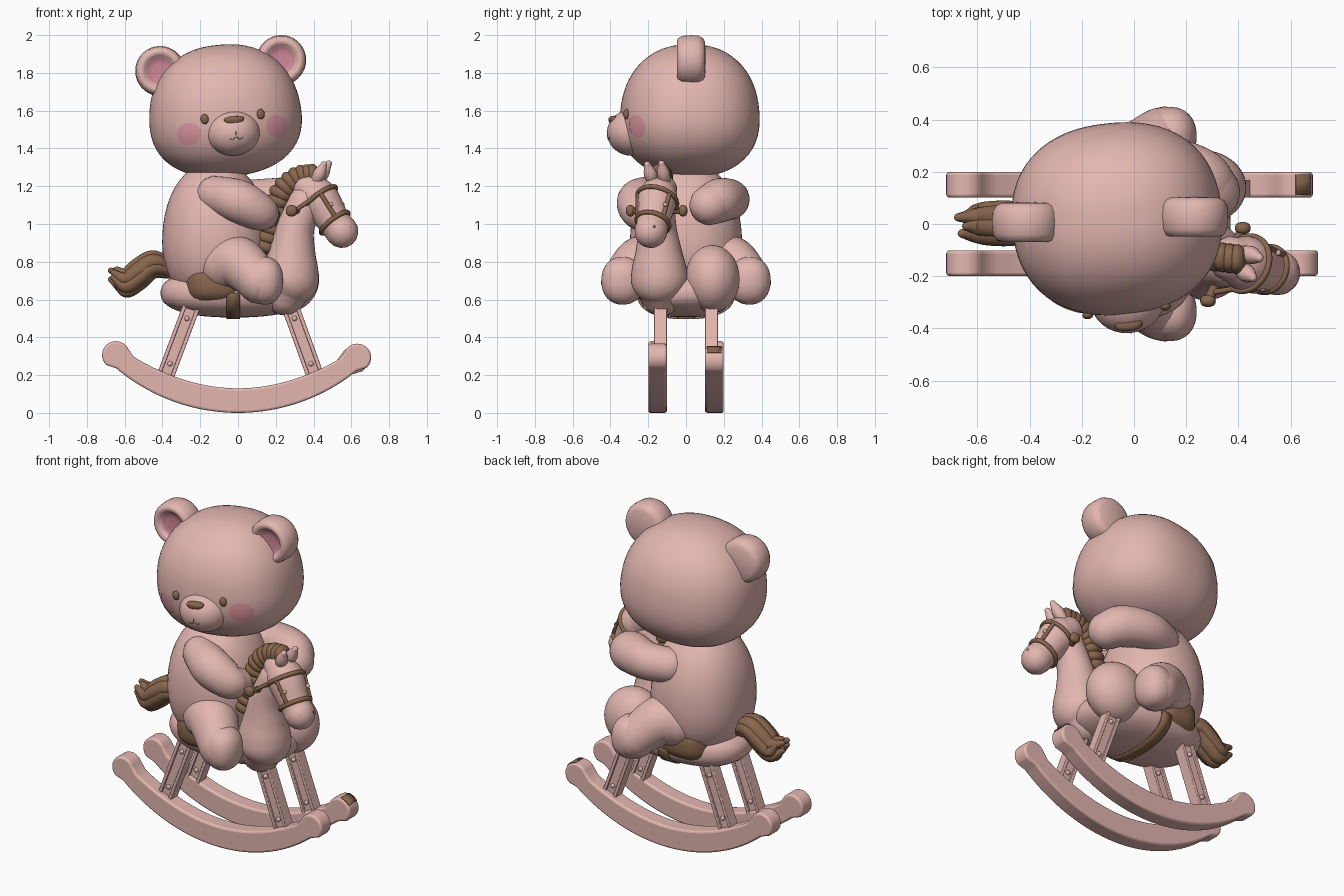
import bpy, bmesh, math
from mathutils import Vector, Matrix

if "Cube" in bpy.data.objects:
    bpy.data.objects.remove(bpy.data.objects["Cube"])


def material(name, r, g, b):
    m = bpy.data.materials.new(name)
    m.use_nodes = True
    m.diffuse_color = (r, g, b, 1)
    bsdf = next(n for n in m.node_tree.nodes if n.type == 'BSDF_PRINCIPLED')
    bsdf.inputs["Base Color"].default_value = (r, g, b, 1)
    bsdf.inputs["Roughness"].default_value = 0.7
    return m


PINK = material("dusty_pink", 0.77, 0.47, 0.435)
BROWN = material("brown", 0.25, 0.135, 0.075)
INNER = material("ear_pink", 0.64, 0.25, 0.32)
BLUSH = material("cheek_blush", 0.74, 0.32, 0.37)
WORLD = Matrix.Identity(4)


def finish(name, bm, mats, frame=WORLD, angle=40):
    bmesh.ops.recalc_face_normals(bm, faces=bm.faces)
    mesh = bpy.data.meshes.new(name)
    bm.to_mesh(mesh)
    bm.free()
    mesh.transform(frame)
    ob = bpy.data.objects.new(name, mesh)
    bpy.context.collection.objects.link(ob)
    for m in mats if isinstance(mats, list) else [mats]:
        mesh.materials.append(m)
    bpy.ops.object.select_all(action='DESELECT')
    bpy.context.view_layer.objects.active = ob
    ob.select_set(True)
    bpy.ops.object.shade_smooth_by_angle(angle=math.radians(angle))
    return ob


def blob(name, centre, radii, mat, power=2.0, frame=WORLD, taper=0.0, seg=48):
    """Rounded ellipsoid; taper narrows it towards the top."""
    bm = bmesh.new()
    bmesh.ops.create_uvsphere(bm, u_segments=seg, v_segments=seg // 2, radius=1)
    for v in bm.verts:
        v.co /= sum(abs(c) ** power for c in v.co) ** (1 / power)
        k = 1 - taper * v.co.z
        v.co = Vector((v.co.x * k * radii[0], v.co.y * k * radii[1], v.co.z * radii[2])) + Vector(centre)
    finish(name, bm, mat, frame, 80)


def spline(points, steps=6):
    """Catmull-Rom through points of any size."""
    p = [Vector(q) for q in points]
    p = [2 * p[0] - p[1]] + p + [2 * p[-1] - p[-2]]
    out = []
    for a, b, c, d in zip(p, p[1:], p[2:], p[3:]):
        for i in range(steps):
            t = i / steps
            out.append(0.5 * (2 * b + (c - a) * t + (2 * a - 5 * b + 4 * c - d) * t * t
                              + (3 * b - 3 * c + d - a) * t ** 3))
    return out + [p[-2]]


def bridge(bm, rings, painted=0):
    for i, (a, b) in enumerate(zip(rings, rings[1:])):
        for k in range(len(a)):
            bm.faces.new((a[k], a[k - 1], b[k - 1], b[k])).material_index = int(i < painted)


def tube(name, points, mat, frame=WORLD, seg=20):
    """Round-ended tube through (x, y, z, radius) points."""
    s = spline(points)
    pos, rad = [q.to_3d() for q in s], [q[3] for q in s]
    tan = [(pos[min(i + 1, len(s) - 1)] - pos[max(i - 1, 0)]).normalized() for i in range(len(s))]
    caps = [math.radians(a) for a in (85, 65, 45, 22)]
    rows = [(pos[0] - tan[0] * rad[0] * math.sin(a), tan[0], rad[0] * math.cos(a)) for a in caps]
    rows += list(zip(pos, tan, rad))
    rows += [(pos[-1] + tan[-1] * rad[-1] * math.sin(a), tan[-1], rad[-1] * math.cos(a)) for a in reversed(caps)]
    bm = bmesh.new()
    q, last, rings = Vector((0, 0, 1)).rotation_difference(tan[0]), tan[0], []
    for c, t, r in rows:
        q, last = last.rotation_difference(t) @ q, t
        rings.append([bm.verts.new(c + q @ Vector((r * math.cos(k * math.tau / seg), r * math.sin(k * math.tau / seg), 0)))
                      for k in range(seg)])
    bridge(bm, rings)
    bm.faces.new(rings[0])
    bm.faces.new(rings[-1])
    finish(name, bm, mat, frame, 80)


def lathe(name, profile, mats, place, painted=0, shape=Vector, seg=40):
    """Turn (radius, height) pairs about z; the first bands take the second colour."""
    bm = bmesh.new()
    rings = [[bm.verts.new(shape((r * math.cos(k * math.tau / seg), r * math.sin(k * math.tau / seg), h)))
              for k in range(seg)] for r, h in profile]
    bridge(bm, rings, painted)
    bmesh.ops.remove_doubles(bm, verts=bm.verts, dist=0.0001)
    finish(name, bm, mats, place, 60)


def band(name, path, across, mat, thick=0.008):
    bm = bmesh.new()
    rows = [(bm.verts.new(p), bm.verts.new(Vector(p) + Vector(across))) for p in path]
    for a, b in zip(rows, rows[1:]):
        bm.faces.new((a[0], a[1], b[1], b[0]))
    mod = finish(name, bm, mat).modifiers.new("thickness", 'SOLIDIFY')
    mod.thickness, mod.offset = thick, 0


def slab(name, outline, y0, y1, mat, bevel=0.012):
    """Outline in x and z, extruded along y with softened edges."""
    bm = bmesh.new()
    face = bm.faces.new([bm.verts.new((x, y0, z)) for x, z in outline])
    new = bmesh.ops.extrude_face_region(bm, geom=[face])
    bmesh.ops.translate(bm, vec=(0, y1 - y0, 0), verts=[v for v in new['geom'] if isinstance(v, bmesh.types.BMVert)])
    mod = finish(name, bm, mat).modifiers.new("soft_edges", 'BEVEL')
    mod.width, mod.segments, mod.limit_method = bevel, 3, 'ANGLE'


# Bear head with muzzle, nose, eyes, cheeks and ears in tilted frames
TILT = Matrix.Translation((-0.07, 0.02, 1.6)) @ Matrix.Rotation(-0.09, 4, 'Y')
HEAD = TILT @ Matrix.Rotation(0.11, 4, 'Z')
HR, HP, HT = (0.40, 0.365, 0.35), 2.3, 0.085
blob("bear_head", (0, 0, 0), HR, PINK, HP, HEAD, HT, 64)


def face_y(x, z):
    k = 1 - HT * z / HR[2]
    return -k * HR[1] * (1 - abs(x / k / HR[0]) ** HP - abs(z / HR[2]) ** HP) ** (1 / HP)


def muzzle_y(x, z):
    return -0.31 - 0.13 * math.sqrt(1 - (x / 0.142) ** 2 - ((z + 0.12) / 0.122) ** 2)


blob("bear_muzzle", (0, -0.31, -0.12), (0.142, 0.13, 0.122), PINK, frame=HEAD)
blob("bear_nose", (0, -0.405, -0.058), (0.051, 0.026, 0.026), BROWN, 2.4, HEAD, -0.25, 24)
tube("mouth_line", [(0, muzzle_y(0, z), z, 0.002) for z in (-0.115, -0.13, -0.145)], BROWN, HEAD, 8)
tube("mouth_smile", [(x, muzzle_y(x, z), z, 0.002) for x, z in
                     ((-0.035, -0.15), (-0.02, -0.157), (0, -0.145), (0.02, -0.157), (0.035, -0.15))], BROWN, HEAD, 8)
EAR = [(0, 0.045), (0.04, 0.046), (0.072, 0.05), (0.082, 0.063), (0.098, 0.073), (0.115, 0.068),
       (0.128, 0.045), (0.132, 0), (0.13, -0.04), (0.118, -0.064), (0.095, -0.076), (0, -0.08)]
FRONT = Matrix.Rotation(math.pi / 2, 4, 'X')
for side, label in ((1, "left"), (-1, "right")):
    blob(label + "_eye", (side * 0.15, face_y(0.15, -0.035) - 0.004, -0.035), (0.021, 0.016, 0.027), BROWN, frame=HEAD, seg=24)
    lathe(label + "_ear", EAR, [PINK, INNER], TILT @ Matrix.Translation((side * 0.322, side * 0.01 - 0.005, 0.24)) @ FRONT, 2)

    def on_cheek(p):
        x, z = side * 0.235 + p[0], -0.107 + p[1]
        return Vector((x, face_y(x, z) - 0.003, z))
    lathe(label + "_cheek", [(r * 0.0101, 0) for r in range(7)], BLUSH, HEAD, 0, on_cheek)

# Bear body, arms and legs
blob("bear_body", (-0.12, 0, 0.95), (0.28, 0.295, 0.38), PINK, 2.2, taper=0.08)
tube("right_arm", [(-0.12, -0.19, 1.155, 0.10), (0.0, -0.25, 1.12, 0.115),
                   (0.11, -0.24, 1.065, 0.10), (0.14, -0.19, 1.05, 0.08)], PINK, seg=32)
tube("left_arm", [(-0.03, 0.20, 1.125, 0.10), (0.1, 0.23, 1.13, 0.107),
                  (0.24, 0.18, 1.125, 0.117), (0.30, 0.125, 1.10, 0.107)], PINK, seg=32)
for side, label in ((1, "left"), (-1, "right")):
    tube(label + "_leg", [(-0.08, side * 0.18, 0.785, 0.14), (0.0, side * 0.24, 0.795, 0.14),
                          (0.08, side * 0.31, 0.73, 0.122), (0.115, side * 0.33, 0.695, 0.12)], PINK, seg=32)
    blob(label + "_foot", (0.14, side * 0.335, 0.70), (0.10, 0.113, 0.127), PINK, 2.2)

# Horse body, chest, neck and head
blob("horse_body", (-0.02, 0, 0.635), (0.39, 0.25, 0.13), PINK, 2.4)
blob("left_chest", (0.255, 0.14, 0.71), (0.175, 0.144, 0.178), PINK)
tube("horse_neck", [(0.25, -0.13, 0.63, 0.115), (0.272, -0.138, 0.69, 0.15), (0.28, -0.142, 0.76, 0.146),
                    (0.288, -0.145, 0.86, 0.122), (0.305, -0.15, 0.98, 0.10), (0.36, -0.15, 1.12, 0.09)], PINK, seg=36)
tube("horse_head", [(0.375, -0.135, 1.18, 0.088), (0.43, -0.152, 1.13, 0.105),
                    (0.51, -0.175, 1.01, 0.086), (0.55, -0.186, 0.96, 0.087)], PINK, seg=32)
for n, (base, tip) in enumerate((((0.42, -0.11, 1.22), (0.48, -0.13, 1.32)), ((0.41, -0.175, 1.22), (0.455, -0.205, 1.315)))):
    mid = (Vector(base) + Vector(tip)) / 2
    tube(f"horse_ear_{n}", [(*base, 0.028), (*mid, 0.034), (*tip, 0.017)], PINK)

# Bridle, handle pegs, eyes and nostrils of the horse
AXIS = Vector((0.13, -0.05, -0.17)).normalized()
SIDE = Vector((0.4, 0.92, 0)).normalized()
UP = AXIS.cross(SIDE).normalized()
HUB, PEG = Vector((0.35, -0.155, 1.07)), Vector((0.43, 0.9, 0))
RINGS = [(Vector((0.43, -0.152, 1.13)), 0.107), (Vector((0.512, -0.175, 1.007)), 0.088)]
for n, (c, r) in enumerate(RINGS):
    loop = [c + (SIDE * math.cos(a) + UP * math.sin(a)) * r for a in (k * math.tau / 24 for k in range(25))]
    tube(f"bridle_ring_{n}", [(*p, 0.013) for p in loop], BROWN, seg=10)
for s in (1, -1):
    ends = [c + SIDE * s * r * 0.85 + UP * r * 0.53 for c, r in RINGS]
    tube("cheek_strap", [(*p, 0.012) for p in ends], BROWN, seg=10)
    tube("rein", [(*(RINGS[0][0] + SIDE * s * 0.104), 0.011), (*(HUB + PEG * s * 0.12), 0.011)], BROWN, seg=10)
    blob("horse_eye", Vector((0.49, -0.165, 1.075)) + SIDE * s * 0.075 + UP * 0.045, (0.012, 0.012, 0.012), PINK, seg=16)
    blob("nostril", Vector((0.572, -0.192, 0.95)) + SIDE * s * 0.042 + UP * 0.052, (0.009, 0.009, 0.009), BROWN, seg=12)
    tube("handle_peg", [(*(HUB + PEG * s * 0.05), 0.018), (*(HUB + PEG * s * 0.15), 0.018)], BROWN)
    blob("handle_knob", HUB + PEG * s * 0.155, (0.03, 0.023, 0.03), BROWN, 2.5, seg=20)

# Mane clumps fanned along the back of the neck
crest = spline([(0.395, -0.135, 1.255), (0.31, -0.125, 1.24), (0.225, -0.12, 1.16), (0.185, -0.12, 1.02), (0.14, -0.13, 0.88)], 3)
for n, p in enumerate(crest):
    t = crest[min(n + 1, len(crest) - 1)] - crest[max(n - 1, 0)]
    turn = Matrix.Translation(p) @ Matrix.Rotation(math.atan2(-t.z, t.x), 4, 'Y')
    blob(f"mane_clump_{n}", (0, 0, 0), (0.036, 0.057, 0.064), BROWN, 2.3, turn, seg=20)

# Tail strands around a core
for n in range(8):
    a = n * math.tau / 7
    y, z = (0.045 * math.cos(a), 0.05 * math.sin(a)) if n < 7 else (0, 0)
    tube(f"tail_strand_{n}", [(-0.36, y * 0.5, 0.765 + z * 0.5, 0.03), (-0.45, y, 0.785 + z * 0.7, 0.042),
                              (-0.525, y, 0.735 + z * 0.9, 0.045), (-0.595, y, 0.69 + z * 0.9, 0.036),
                              (-0.655 + 0.02 * math.cos(3 * a), y * 0.9, 0.73 + z * 0.6, 0.016)], BROWN, seg=12)

# Saddle and belly strap
blob("saddle", (-0.12, 0, 0.685), (0.175, 0.276, 0.125), BROWN, 3)
girth = []
for k in range(33):
    d = Vector((math.cos(math.pi + k * math.pi / 32), math.sin(math.pi + k * math.pi / 32)))
    d /= sum(abs(c) ** 2.4 for c in d) ** (1 / 2.4)
    girth.append((-0.06, d.x * 0.256, 0.635 + d.y * 0.135))
band("belly_strap", girth, (0.07, 0, 0), BROWN)


# Rockers with rolled ends, slanted posts and bolts
ROLL, REACH = 0.073, 0.948


def roll_centre(a):
    return REACH * math.sin(a), 1 - REACH * math.cos(a)


def rocker_end(a, sign):
    """Outer arc, roll and inner arc of one half, from the bottom centre."""
    pts = [(math.sin(t), 1 - math.cos(t)) for t in (k * (a - 0.05) / 20 for k in range(21))]
    x, z = roll_centre(a)
    roll = [a - math.pi / 2 + math.radians(10 * k) for k in range(21)]
    pts += [(x + ROLL * math.cos(t), z + ROLL * math.sin(t)) for t in roll]
    for k in range(20, -1, -1):
        t, r = k * (a - 0.085) / 20, 0.87 + 0.024 * (k / 20) ** 3
        pts.append((r * math.sin(t), 1 - r * math.cos(t)))
    return [(sign * x, z) for x, z in pts]


for side, label in ((1, "left"), (-1, "right")):
    y = side * 0.15
    right_half = rocker_end(math.radians(41 - 0.8 * side), 1)
    left_half = rocker_end(math.radians(43), -1)
    slab(label + "_rocker", right_half + left_half[-2:0:-1], y - 0.049, y + 0.049, PINK)
    for top, foot in (((-0.24, 0.58), (-0.39, 0.18)), ((0.27, 0.58), (0.415, 0.18))):
        for off, wide, deep in ((0, 0.042, 0.022), (-0.038, 0.011, 0.034), (0.038, 0.011, 0.034)):
            quad = [(top[0] + off - wide, top[1]), (top[0] + off + wide, top[1]),
                    (foot[0] + off + wide, foot[1]), (foot[0] + off - wide, foot[1])]
            slab(label + "_post", quad, y - 0.015 * side - deep, y - 0.015 * side + deep, PINK, 0.004)
        for t in (0.2, 0.8):
            x, z = (top[i] + (foot[i] - top[i]) * t for i in (0, 1))
            for s in (1, -1):
                blob("bolt", (x, y - 0.015 * side + s * 0.024, z), (0.014, 0.012, 0.014), PINK, seg=14)
px, pz = roll_centre(math.radians(40.2))
sweep = [math.radians(34 + 5 * k) for k in range(11)]
band("rocker_patch", [(px + 0.075 * math.cos(a), 0.112, pz + 0.075 * math.sin(a)) for a in sweep], (0, 0.077, 0), BROWN, 0.005)
